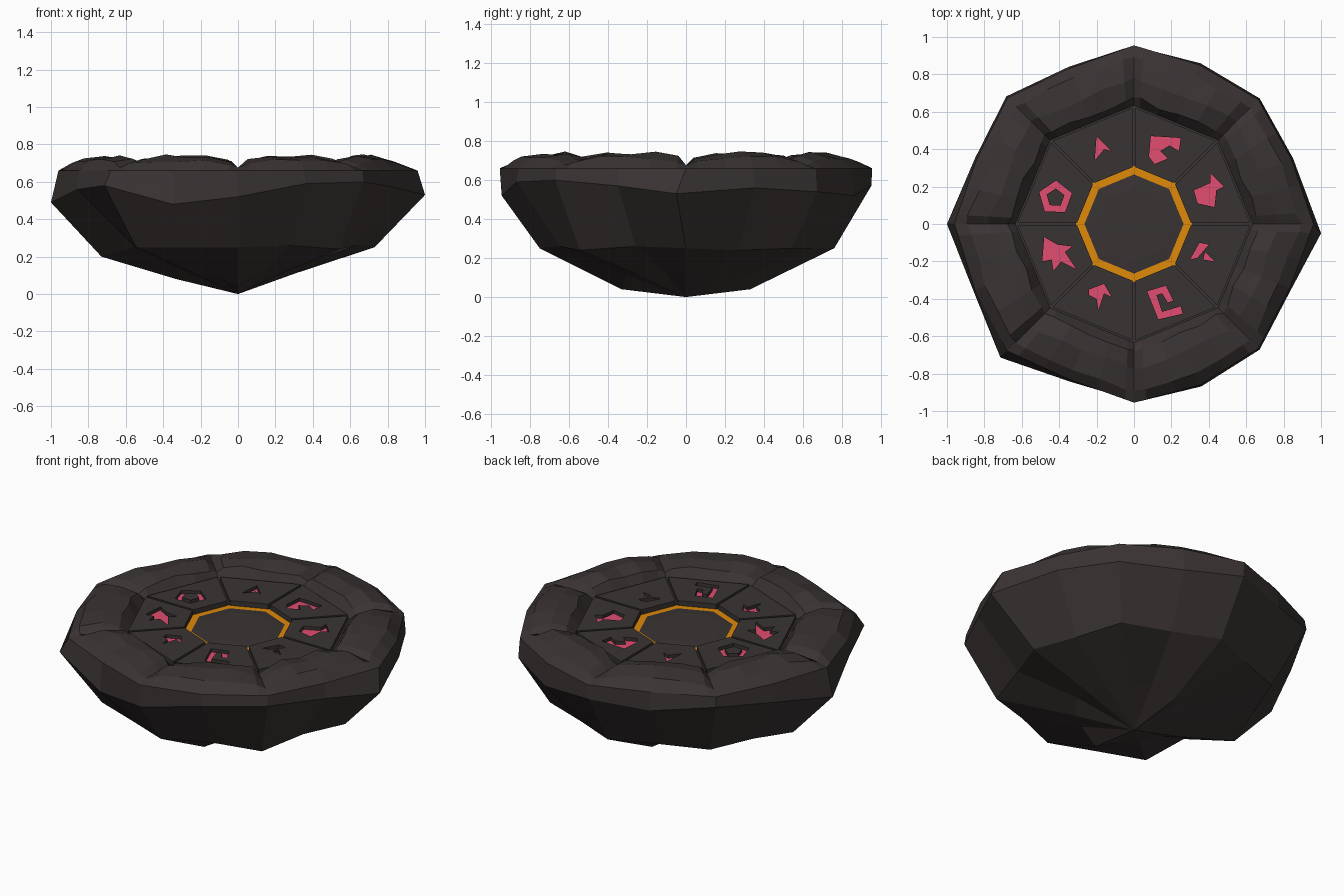
import bpy, bmesh, math, random
from mathutils import Vector

random.seed(4)
cube = bpy.data.objects.get("Cube")
if cube:
    bpy.data.objects.remove(cube)


def material(name, rgb):
    m = bpy.data.materials.new(name)
    m.use_nodes = True
    m.diffuse_color = (*rgb, 1)
    bsdf = m.node_tree.nodes["Principled BSDF"]
    bsdf.inputs["Base Color"].default_value = (*rgb, 1)
    bsdf.inputs["Roughness"].default_value = 0.9
    return m


STONE = material("dark stone", (0.042, 0.034, 0.033))
PINK = material("rune pink", (0.75, 0.075, 0.16))
ORANGE = material("ring orange", (0.74, 0.255, 0.003))


def polar(r, angle, z=0.0):
    return Vector((r * math.cos(angle), r * math.sin(angle), z))


def finish(name, bm, *mats):
    mesh = bpy.data.meshes.new(name)
    bm.to_mesh(mesh)
    bm.free()
    for m in mats:
        mesh.materials.append(m)
    obj = bpy.data.objects.new(name, mesh)
    bpy.context.collection.objects.link(obj)
    return obj


def loft(bm, rows):
    """Bridge closed rows of points; returns the last row of vertices."""
    rows = [[bm.verts.new(p) for p in row] for row in rows]
    for a, b in zip(rows, rows[1:]):
        for j in range(len(a)):
            k = (j + 1) % len(a)
            bm.faces.new((a[j], b[j], b[k], a[k]))
    return rows[-1]


def octagon(r, z):
    return [polar(r, i * math.pi / 4, z) for i in range(8)]


# Bowl: rough rock, sixteen-sided above and eight-cornered below, from +x anticlockwise
STEP = math.pi / 8
wide_r = [1, .92, .95, .93, .95, .91, .965, .92, 1, .93, 1.01, .91, .945, .94, .95, .91]
wide_z = [.53, .56, .54, .52, .57, .55, .6, .55, .49, .56, .58, .48, .52, .59, .6, .57]
low_r = [.73, .7, .77, .7, .76, .7, .77, .7, .73, .6, .77, .7, .75, .7, .77, .68]
low_z = [.25, .24, .25, .25, .25, .25, .25, .24, .2, .25, .25, .25, .25, .26, .24, .26]
keel_z = [.12, .11, .11, .11, .04, .12, .11, .1, .08, .13, .11, .1, .04, .11, .11, .15]
top = [polar(min(r - .01, .96), i * STEP, .66) for i, r in enumerate(wide_r)]
top[0].x, top[8].x, top[4].y, top[12].y = .96, -.96, .955, -.955
wide = [polar(r, i * STEP, z) for i, (r, z) in enumerate(zip(wide_r, wide_z))]
wide[0].y = -.05
low = [polar(r, i * STEP, z) for i, (r, z) in enumerate(zip(low_r, low_z))]
keel = [polar(.33, i * STEP, z) for i, z in enumerate(keel_z)]

bm = bmesh.new()
last = loft(bm, [top, wide, low, keel])
apex = bm.verts.new((0, 0, 0))
for j in range(16):
    bm.faces.new((last[j], apex, last[(j + 1) % 16]))
finish("rock_bowl", bm, STONE)

# Rim: eight worn blocks dipping gently to creases at the octagon corners
inner = octagon(.635, .65)
STOPS = (0, .09, .3, .5, .72, .93)
PROFILE = ((0, 0), (.13, .058), (.45, .078), (.8, .055), (1, 0))
rows = [[] for _ in PROFILE]
for seg in range(8):
    for t in STOPS:
        a = inner[seg].lerp(inner[(seg + 1) % 8], t)
        half = 0 if t < .5 else 1
        b = top[2 * seg + half].lerp(top[(2 * seg + half + 1) % 16], 2 * t - half)
        for row, (u, rise) in zip(rows, PROFILE):
            p = a.lerp(b, u)
            if 0 < u < 1:
                if t == 0:
                    p.z = .676
                else:
                    p = a.lerp(b, u + random.uniform(-.04, .04))
                    shoulder = .72 if t in (.09, .93) else 1
                    p.z = .66 + rise * shoulder + random.uniform(-.01, .01)
            row.append(p)
bm = bmesh.new()
loft(bm, rows)
finish("rim_blocks", bm, STONE)

# Floor under the slabs, with the sunken bright ring and the centre stone
bm = bmesh.new()
loft(bm, [octagon(.311, .64), octagon(.311, .65), octagon(.65, .65)])
finish("groove_floor", bm, STONE)
bm = bmesh.new()
loft(bm, [octagon(.26, .644), octagon(.311, .644)])
finish("bright_ring", bm, ORANGE)
bm = bmesh.new()
loft(bm, [octagon(.2, .65), octagon(.265, .645)])
bm.faces.new([bm.verts.new(p) for p in octagon(.2, .65)])
bmesh.ops.remove_doubles(bm, verts=bm.verts, dist=1e-4)
finish("centre_stone", bm, STONE)

# Rune outlines, one group for each slab anticlockwise from +x
RING_CENTRE = Vector((-.42, .14, 0))


def pentagon(r):
    return [tuple((RING_CENTRE + polar(r, math.radians(88 + 72 * i)))[:2]) for i in range(5)]


RUNES = [
    [[(.41, .27), (.48, .2), (.44, .18), (.43, .09), (.34, .11), (.32, .18), (.41, .22)]],
    [[(.09, .47), (.25, .46), (.24, .39), (.19, .42), (.14, .39), (.18, .35), (.11, .32), (.08, .36)]],
    [[(-.2, .47), (-.12, .39), (-.16, .4), (-.21, .34)]],
    [pentagon(.092)],
    [[(-.48, -.07), (-.41, -.11), (-.33, -.12), (-.37, -.15), (-.31, -.24),
      (-.39, -.2), (-.43, -.25), (-.44, -.19), (-.49, -.2)]],
    [[(-.24, -.35), (-.16, -.32), (-.12, -.39), (-.16, -.37), (-.19, -.46), (-.2, -.4), (-.24, -.38)]],
    [[(.07, -.36), (.17, -.33), (.21, -.41), (.18, -.42), (.15, -.37), (.12, -.38),
      (.15, -.47), (.25, -.44), (.26, -.48), (.13, -.51)]],
    [[(.3, -.19), (.35, -.1), (.4, -.11), (.34, -.18)], [(.38, -.15), (.43, -.2), (.37, -.19)]],
]
SLAB_TOP, RUNE_FLOOR = .674, .654


def signed_area(pts):
    return sum(a[0] * b[1] - b[0] * a[1] for a, b in zip(pts, pts[1:] + pts[:1]))


def add_loop(bm, pts, floor_z, is_hole):
    """Add a top outline with walls dropping to floor_z; returns its edges and floor."""
    pts = [tuple(p[:2]) for p in pts]
    if signed_area(pts) < 0:
        pts.reverse()
    up = [bm.verts.new((*p, SLAB_TOP)) for p in pts]
    down = [bm.verts.new((*p, floor_z)) for p in pts]
    edges = []
    for i in range(len(pts)):
        k = (i + 1) % len(pts)
        quad = [up[i], down[i], down[k], up[k]]
        bm.faces.new(quad[::-1] if is_hole else quad)
        edges.append(bm.edges.get((up[i], up[k])))
    return edges, down


# Slabs: wedges with sunken runes
GAP = .008
for seg, loops in enumerate(RUNES):
    a0, a1 = seg * math.pi / 4, (seg + 1) * math.pi / 4
    outline = []
    for r, outer in ((.307, False), (.625, True)):
        p, q = polar(r, a0), polar(r, a1)
        side = (q - p).normalized() * GAP
        pair = [p + side, q - side]
        outline += pair if outer else pair[::-1]
    bm = bmesh.new()
    edges, _ = add_loop(bm, outline, .64, False)
    for pts in loops:
        hole, floor = add_loop(bm, pts, RUNE_FLOOR, True)
        edges += hole
        bm.faces.new(floor).material_index = 1
    filled = bmesh.ops.triangle_fill(bm, edges=edges, use_beauty=True, use_dissolve=False)
    for f in filled["geom"]:
        if isinstance(f, bmesh.types.BMFace):
            f.normal_update()
            if f.normal.z < 0:
                f.normal_flip()
    finish(f"rune_slab_{seg + 1}", bm, STONE, PINK)

# Raised core inside the pentagon rune
bm = bmesh.new()
edges, _ = add_loop(bm, pentagon(.05), RUNE_FLOOR, False)
bmesh.ops.contextual_create(bm, geom=edges)
for f in bm.faces:
    f.normal_update()
    if f.normal.z < -.5:
        f.normal_flip()
finish("pentagon_core", bm, STONE)
